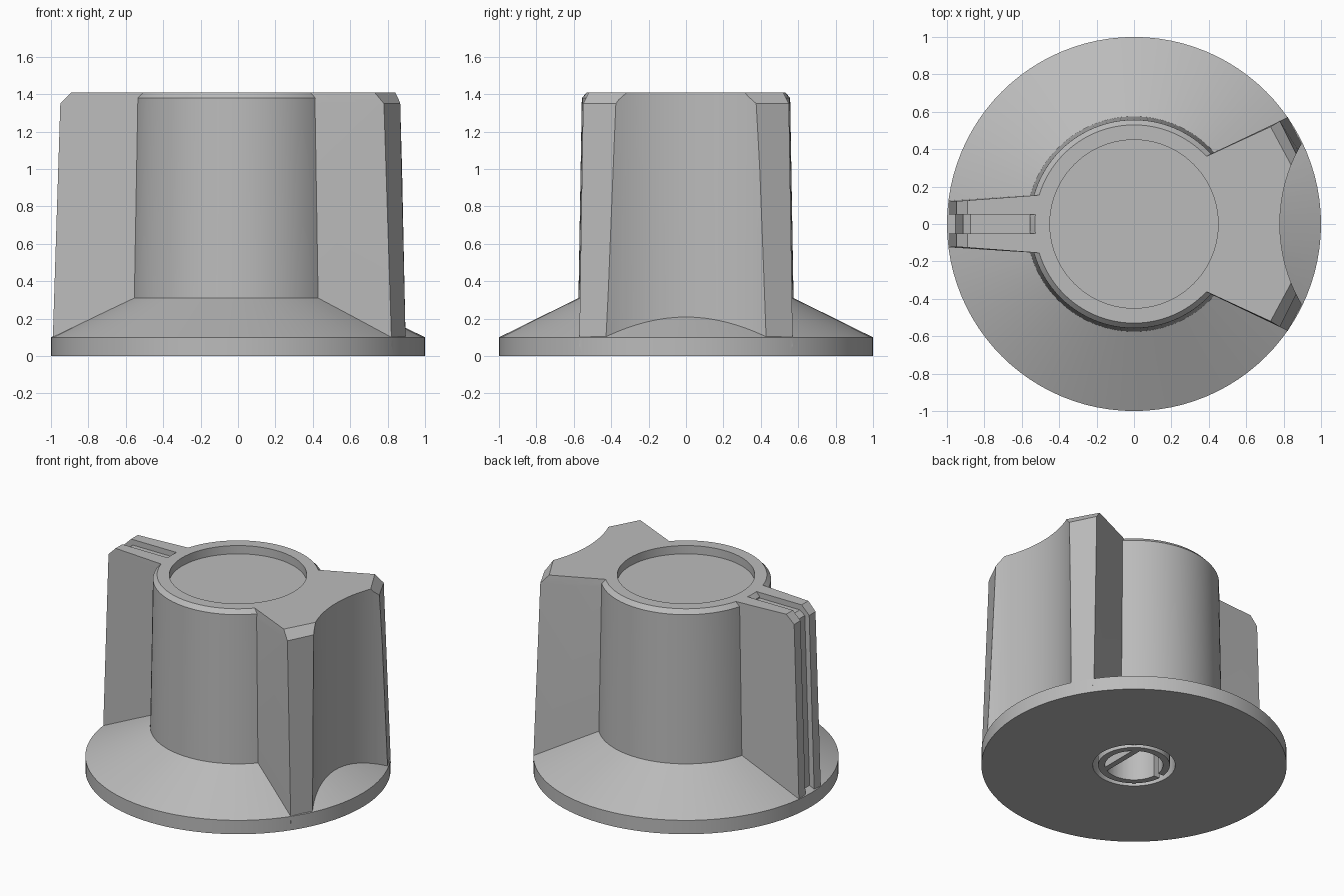
import bpy, bmesh
from math import pi, radians
from mathutils import Matrix

old = bpy.data.objects.get("Cube")
if old:
    bpy.data.objects.remove(old)

grey = bpy.data.materials.new("plain_grey")
grey.use_nodes = True
colour = (0.5, 0.5, 0.5, 1)
grey.diffuse_color = colour
grey.node_tree.nodes["Principled BSDF"].inputs["Base Color"].default_value = colour


def finish(name, bm):
    bmesh.ops.remove_doubles(bm, verts=bm.verts, dist=1e-5)
    bmesh.ops.recalc_face_normals(bm, faces=bm.faces)
    mesh = bpy.data.meshes.new(name)
    bm.to_mesh(mesh)
    bm.free()
    mesh.materials.append(grey)
    ob = bpy.data.objects.new(name, mesh)
    bpy.context.collection.objects.link(ob)
    return ob


def lathe(name, profile, steps=96, centre_x=0.0):
    """Closed (radius, z) profile turned around a vertical axis."""
    bm = bmesh.new()
    rings = []
    for i in range(steps):
        turn = Matrix.Rotation(2 * pi * i / steps, 4, "Z")
        rings.append([bm.verts.new(turn @ Matrix.Translation((r, 0, z)).translation)
                      for r, z in profile])
    n = len(profile)
    for i in range(steps):
        a, b = rings[i], rings[(i + 1) % steps]
        for j in range(n):
            k = (j + 1) % n
            if profile[j][0] == 0 and profile[k][0] == 0:
                continue
            bm.faces.new((a[j], b[j], b[k], a[k]))
    bmesh.ops.dissolve_degenerate(bm, edges=bm.edges, dist=1e-6)
    bmesh.ops.translate(bm, verts=bm.verts, vec=(centre_x, 0, 0))
    return finish(name, bm)


def loft(name, layers):
    """Solid through matching loops of 3D points."""
    bm = bmesh.new()
    loops = [[bm.verts.new(p) for p in layer] for layer in layers]
    n = len(loops[0])
    for a, b in zip(loops, loops[1:]):
        for j in range(n):
            k = (j + 1) % n
            bm.faces.new((a[j], a[k], b[k], b[j]))
    bm.faces.new(loops[0])
    bm.faces.new(loops[-1])
    return finish(name, bm)


def box(name, x, y, z):
    return loft(name, [[(x[0], y[0], h), (x[1], y[0], h), (x[1], y[1], h), (x[0], y[1], h)]
                       for h in z])


def combine(target, tool, operation):
    mod = target.modifiers.new(operation.lower(), "BOOLEAN")
    mod.operation = operation
    mod.solver = "EXACT"
    mod.object = tool
    bpy.context.view_layer.objects.active = target
    bpy.ops.object.modifier_apply(modifier=mod.name)
    bpy.data.objects.remove(tool)


TOP = 1.41

# Skirt and tapered hub in one turned profile
knob = lathe("control_knob", [(0, 0), (1, 0), (1, 0.1), (0.575, 0.31),
                              (0.557, 1.38), (0.53, TOP), (0, TOP)])

# Pointer fin with chamfered tip
pointer = loft("pointer_fin", [
    [(-0.3, -0.17, z), (tip, -w, z), (tip, w, z), (-0.3, 0.17, z)]
    for z, tip, w in [(0.05, -0.9915, 0.125), (1.35, -0.95, 0.122), (TOP, -0.89, 0.126)]])

# Indicator groove along the pointer's top and tip
groove = [(-0.52, 1.45), (-0.52, TOP), (-0.55, 1.37), (-0.875, 1.37),
          (-0.915, 1.34), (-0.955, 0.06), (-1.1, 0.06), (-1.1, 1.45)]
combine(pointer, loft("groove_cutter", [[(x, y, z) for x, z in groove]
                                        for y in (-0.05, 0.05)]), "DIFFERENCE")
combine(knob, pointer, "UNION")

# Flared tail fin with a concave thumb scoop
tail = loft("tail_fin", [
    [(0.2, -0.275, z), (x, -y, z), (tip, 0, z), (x, y, z), (0.2, 0.275, z)]
    for z, x, y, tip in [(0.05, 0.822, 0.571, 1.126), (1.35, 0.78, 0.55, 1.055),
                         (TOP, 0.73, 0.52, 1.01)]])
combine(tail, lathe("scoop_cutter", [(0, -0.1), (0.85, -0.1), (0.85, 1.6), (0, 1.6)],
                    160, 1.63), "DIFFERENCE")
combine(knob, tail, "UNION")

# Round recess in the top
combine(knob, lathe("recess_cutter", [(0, 1.35), (0.45, 1.35), (0.45, 1.5), (0, 1.5)]),
        "DIFFERENCE")

# Shaft socket underneath: bore, ring gap, slit and flat
combine(knob, lathe("bore_cutter", [(0, -0.1), (0.19, -0.1), (0.19, 0.8), (0, 0.8)], 64),
        "DIFFERENCE")
combine(knob, lathe("gap_cutter", [(0.235, -0.1), (0.27, -0.1), (0.27, 0.6), (0.235, 0.6)],
                    64), "DIFFERENCE")
combine(knob, box("slit_cutter", (-0.25, -0.15), (-0.02, 0.02), (-0.1, 0.6)), "DIFFERENCE")
combine(knob, box("shaft_flat", (0.09, 0.13), (-0.18, 0.18), (0, 0.82)), "UNION")

# Smooth curved walls, keep edges crisp
bpy.ops.object.select_all(action="DESELECT")
knob.select_set(True)
bpy.context.view_layer.objects.active = knob
bpy.ops.object.shade_smooth_by_angle(angle=radians(22))
